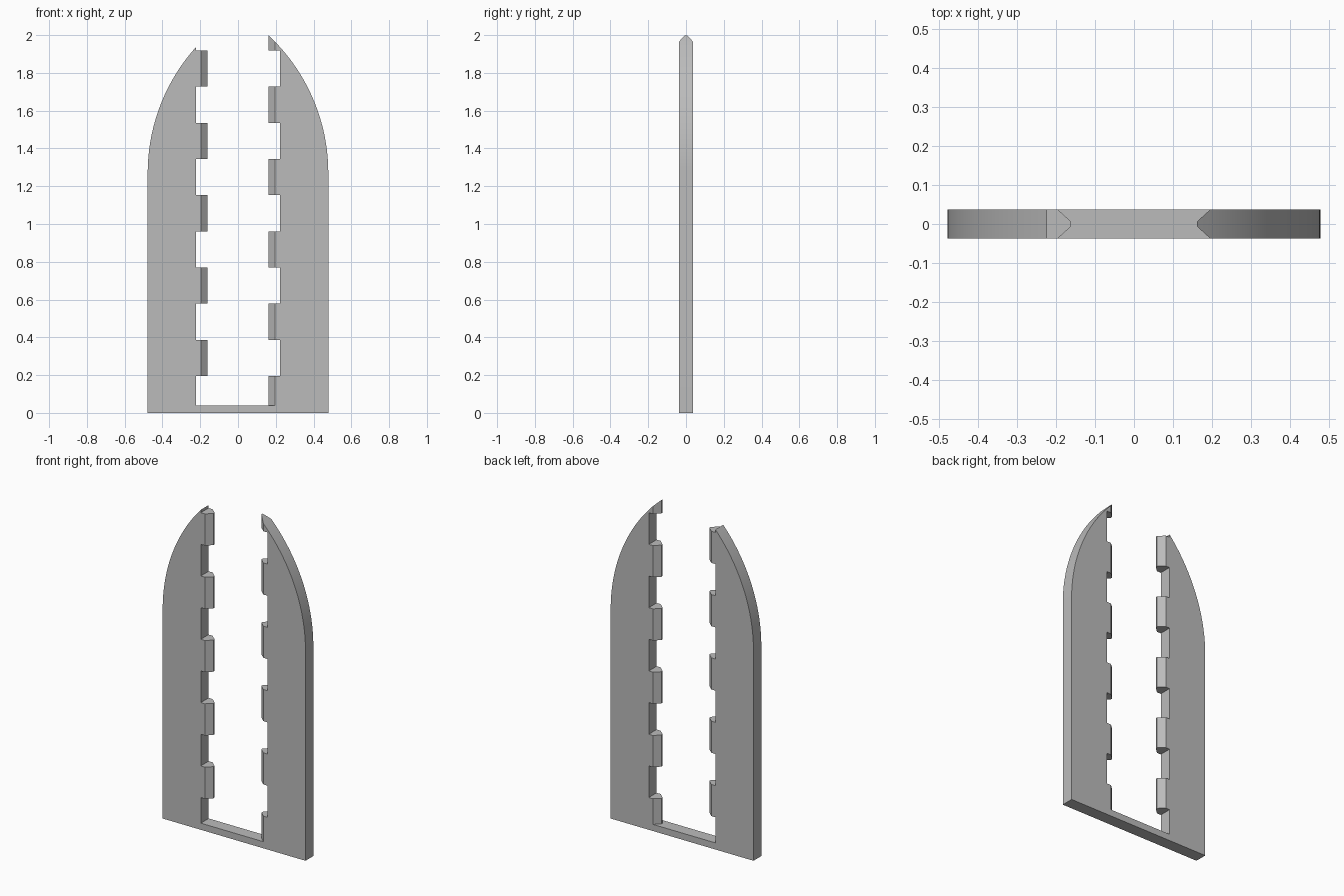
import bpy
import bmesh
import math

if "Cube" in bpy.data.objects:
    bpy.data.objects.remove(bpy.data.objects["Cube"], do_unlink=True)

HALF = 0.0375                        # half the thickness
OUTER, WALL, ROOT, TIP = 0.478, 0.223, 0.196, 0.161
FLOOR, SPRING = 0.04, 1.27           # sill height, start of the arch
FIRST, STEP, COUNT = 0.195, 0.1915, 10
RADIUS = 0.997

grey = bpy.data.materials.new("plain grey")
grey.use_nodes = True
COLOUR = (0.5, 0.5, 0.5, 1)
grey.diffuse_color = COLOUR
grey.node_tree.nodes["Principled BSDF"].inputs["Base Color"].default_value = COLOUR


def arch(end_x, steps=32):
    """Points of the outer curve from the spring line up to end_x."""
    cx = OUTER - RADIUS
    end = math.acos((end_x - cx) / RADIUS)
    return [(cx + RADIUS * math.cos(end * i / steps),
             SPRING + RADIUS * math.sin(end * i / steps)) for i in range(steps + 1)]


def slab(bm, outline):
    """Extrude an x-z outline through the thickness."""
    face = bm.faces.new([bm.verts.new((x, -HALF, z)) for x, z in outline])
    moved = bmesh.ops.extrude_face_region(bm, geom=[face])["geom"]
    verts = [v for v in moved if isinstance(v, bmesh.types.BMVert)]
    bmesh.ops.translate(bm, verts=verts, vec=(0, 2 * HALF, 0))


def finish(bm, name):
    bmesh.ops.recalc_face_normals(bm, faces=bm.faces)
    mesh = bpy.data.meshes.new(name)
    bm.to_mesh(mesh)
    bm.free()
    mesh.materials.append(grey)
    mesh.shade_smooth()
    mesh.set_sharp_from_angle(angle=math.radians(20))
    bpy.context.collection.objects.link(bpy.data.objects.new(name, mesh))


def side_panel(name, side, tooth_first):
    # Inner toothed edge, bottom to top, alternating tooth and gap
    outline = [(OUTER, 0), (WALL, 0), (WALL, FLOOR)]
    x = TIP if tooth_first else WALL
    if tooth_first:
        outline.append((x, FLOOR))
    for i in range(COUNT):
        z = FIRST + STEP * i
        outline.append((x, z))
        x = WALL if x == TIP else TIP
        outline.append((x, z))
    outline += reversed(arch(x))
    bm = bmesh.new()
    slab(bm, outline)
    # Bevel the teeth to a narrow ridge, front and back
    run, rise = ROOT - TIP, HALF - 0.006
    for s in (-1, 1):
        cut = bmesh.ops.bisect_plane(
            bm, geom=bm.verts[:] + bm.edges[:] + bm.faces[:], dist=1e-5,
            plane_co=(ROOT, s * HALF, 0), plane_no=(-rise, s * run, 0),
            clear_outer=True)["geom_cut"]
        edges = [e for e in cut if isinstance(e, bmesh.types.BMEdge)]
        bmesh.ops.holes_fill(bm, edges=edges, sides=0)
    for v in bm.verts:
        v.co.x *= side
    finish(bm, name)


side_panel("left_panel", 1, True)
side_panel("right_panel", -1, False)

# Sill joining the two panels
sill = bmesh.new()
slab(sill, [(-WALL, 0), (WALL, 0), (WALL, FLOOR), (-WALL, FLOOR)])
finish(sill, "bottom_sill")
